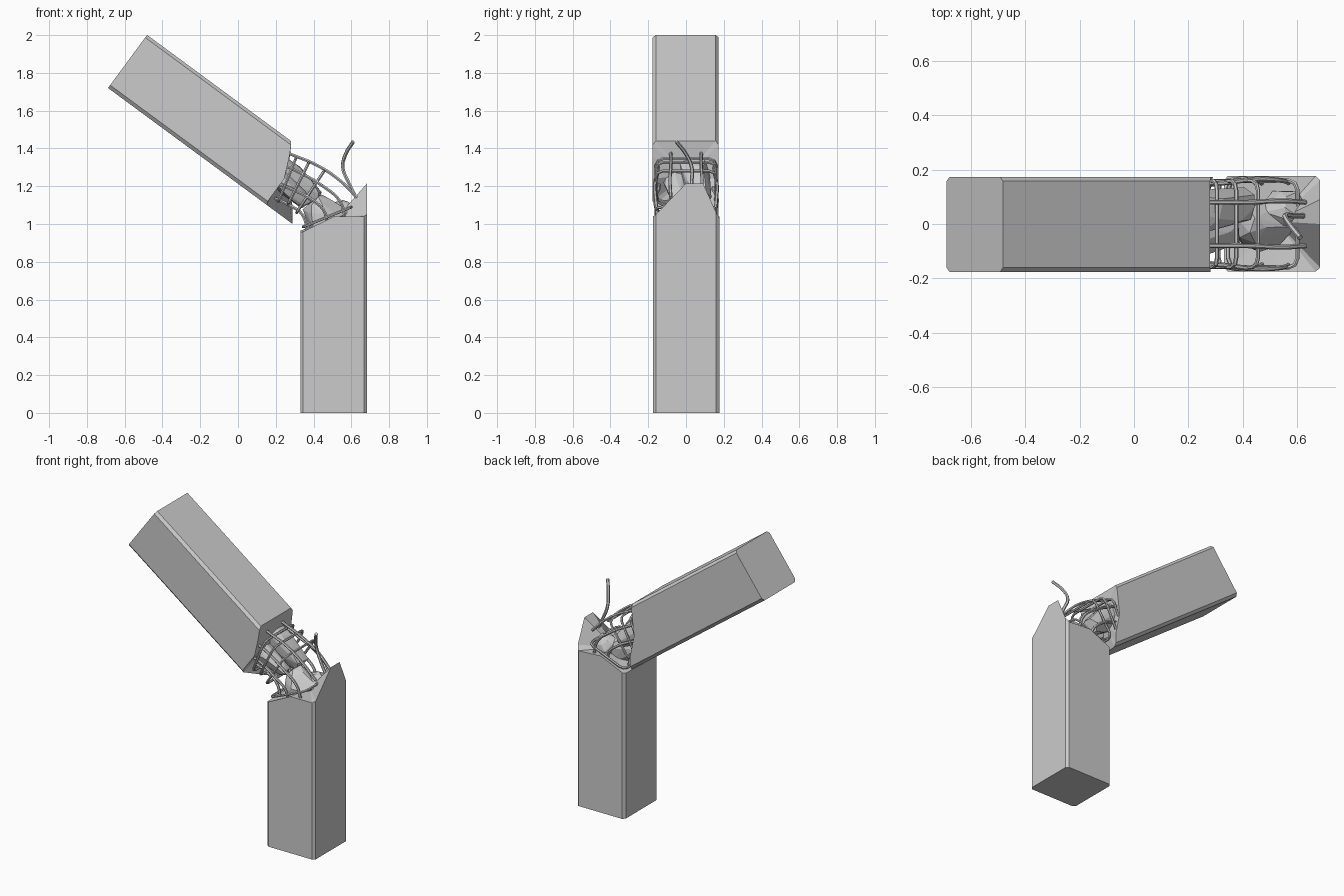
import bpy, bmesh, random
from mathutils import Vector, Matrix

if "Cube" in bpy.data.objects:
    bpy.data.objects.remove(bpy.data.objects["Cube"])

random.seed(4)


def add_mesh(name, bm):
    bmesh.ops.recalc_face_normals(bm, faces=bm.faces)
    me = bpy.data.meshes.new(name)
    bm.to_mesh(me)
    bm.free()
    ob = bpy.data.objects.new(name, me)
    bpy.context.collection.objects.link(ob)
    return ob


def broken_prism(name, profile, centre, matrix):
    """Chamfered post: profile rows are (across, depth, broken length)."""
    bm = bmesh.new()
    base = [bm.verts.new(matrix @ Vector((a, b, 0))) for a, b, _ in profile]
    end = [bm.verts.new(matrix @ Vector(p)) for p in profile]
    mid = bm.verts.new(matrix @ Vector(centre))
    bm.faces.new(base)
    n = len(profile)
    for i in range(n):
        j = (i + 1) % n
        bm.faces.new((base[i], base[j], end[j], end[i]))
        bm.faces.new((end[i], end[j], mid))
    return add_mesh(name, bm)


def bar(name, pts, radius=0.009, cyclic=False):
    """Reinforcing bar swept along a smooth path."""
    cu = bpy.data.curves.new(name, 'CURVE')
    cu.dimensions = '3D'
    cu.bevel_depth = radius
    cu.bevel_resolution = 1
    cu.resolution_u = 5
    cu.use_fill_caps = True
    sp = cu.splines.new('BEZIER')
    sp.bezier_points.add(len(pts) - 1)
    for bp, p in zip(sp.bezier_points, pts):
        bp.co = p
        bp.handle_left_type = bp.handle_right_type = 'VECTOR' if cyclic else 'AUTO'
    sp.use_cyclic_u = cyclic
    ob = bpy.data.objects.new(name, cu)
    bpy.context.collection.objects.link(ob)
    bpy.context.view_layer.objects.active = ob
    bpy.ops.object.select_all(action='DESELECT')
    ob.select_set(True)
    bpy.ops.object.convert(target='MESH')
    bpy.ops.object.shade_smooth_by_angle()


def stirrup(name, outer, inner, w=0.158, r=0.035):
    """Rounded rectangular tie spanning outer to inner (x, z) points."""
    o, i = Vector((outer[0], 0, outer[1])), Vector((inner[0], 0, inner[1]))
    d = (i - o).normalized()
    y = Vector((0, 1, 0))
    k = 0.3 * r
    pts = []
    for c, s, t in ((o, 1, -1), (o, 1, 1), (i, -1, 1), (i, -1, -1)):
        corner = [c + y * t * (w - r), c + y * t * (w - k) + d * s * k,
                  c + y * t * w + d * s * r]
        pts += corner if s * t > 0 else corner[::-1]
    bar(name, pts, 0.008, True)


def rubble(name, a, b, r0, r1):
    """Jagged lump of core concrete lofted from a to b."""
    a, b = Vector(a), Vector(b)
    rot = (b - a).to_track_quat('Z', 'Y')
    bm = bmesh.new()
    for k in range(4):
        f = k / 3
        for j in range(7):
            p = Matrix.Rotation(j * 0.8976 + k * 0.3, 3, 'Z') @ Vector((1, 0, 0))
            p *= (r0 + (r1 - r0) * f) * random.uniform(0.75, 1.2)
            p.z = random.uniform(-0.02, 0.02)
            bm.verts.new(a.lerp(b, f) + rot @ p)
    res = bmesh.ops.convex_hull(bm, input=bm.verts)
    bmesh.ops.delete(bm, geom=[v for v in bm.verts if not v.link_faces], context='VERTS')
    add_mesh(name, bm)


# Standing lower column with a jagged peak on its right side
broken_prism("lower_column", [
    (0.345, -0.175, 0.96), (0.51, -0.175, 1.04), (0.667, -0.175, 1.04),
    (0.683, -0.16, 1.05), (0.683, 0.0, 1.215), (0.683, 0.09, 1.215),
    (0.683, 0.16, 1.06), (0.667, 0.177, 1.03), (0.5, 0.177, 1.04),
    (0.345, 0.177, 0.97), (0.33, 0.16, 0.965), (0.33, -0.16, 0.955)],
    (0.52, 0.01, 1.03), Matrix())

# Toppled upper column: local z runs down the beam, local x to its upper side
d, u = Vector((0.805, 0, -0.593)), Vector((0.593, 0, 0.805))
m = Matrix.Identity(4)
m.col[0].xyz, m.col[2].xyz = u, d
m.col[3].xyz = (-0.585, 0, 1.86)
broken_prism("upper_column", [
    (0.158, -0.177, 0.96), (0.1, -0.177, 0.99), (-0.007, -0.177, 1.036),
    (-0.155, -0.177, 1.037), (-0.174, -0.16, 1.045), (-0.174, 0.02, 1.16),
    (-0.174, 0.157, 1.213), (-0.155, 0.173, 1.2), (-0.1, 0.173, 1.16),
    (0.0, 0.173, 1.05), (0.158, 0.173, 0.96), (0.175, 0.157, 0.945),
    (0.175, -0.16, 0.945)],
    (0.01, 0.0, 1.03), m)

# Crumbling concrete core between both halves
rubble("core_upper", (0.2, 0.05, 1.31), (0.42, 0.07, 1.13), 0.085, 0.055)
rubble("core_side", (0.2, -0.06, 1.25), (0.37, -0.03, 1.10), 0.06, 0.04)
rubble("core_lower", (0.50, -0.01, 0.99), (0.40, 0.02, 1.11), 0.11, 0.06)
rubble("core_peak", (0.56, 0.05, 1.03), (0.52, 0.06, 1.11), 0.08, 0.045)

# Bent long bars, mirrored front and back
for side, y in (("front", -1), ("back", 1)):
    def along(name, depth, path):
        bar(f"{name}_{side}", [(x, y * (depth + e), z) for x, z, e in path])
    along("outer_bar", 0.08, [(0.2, 1.40, 0), (0.29, 1.365, 0), (0.42, 1.31, 0),
                              (0.54, 1.23, 0.005), (0.63, 1.14, 0)])
    along("upper_side_bar", 0.15, [(0.2, 1.33, 0), (0.32, 1.275, 0),
                                   (0.45, 1.20, 0.015), (0.54, 1.12, 0.01), (0.57, 1.02, 0)])
    along("lower_side_bar", 0.145, [(0.16, 1.23, 0), (0.28, 1.185, 0),
                                    (0.39, 1.13, 0.02), (0.46, 1.06, 0.01), (0.47, 0.98, 0)])
    along("inner_bar", 0.08, [(0.16, 1.15, 0), (0.27, 1.10, 0),
                              (0.34, 1.05, 0), (0.37, 0.95, 0)])

# Loop ties around the long bars
stirrup("tie_upper", (0.305, 1.345), (0.215, 1.12))
stirrup("tie_middle", (0.375, 1.325), (0.265, 1.105))
stirrup("tie_middle_lower", (0.455, 1.28), (0.31, 1.06))
stirrup("tie_lower", (0.60, 1.09), (0.345, 0.985), 0.16)

# Snapped bar sticking up
bar("snapped_bar", [(0.63, 0.03, 1.13), (0.585, 0.03, 1.22), (0.555, 0.03, 1.30),
                    (0.57, 0.0, 1.37), (0.61, -0.05, 1.435)], 0.010)
